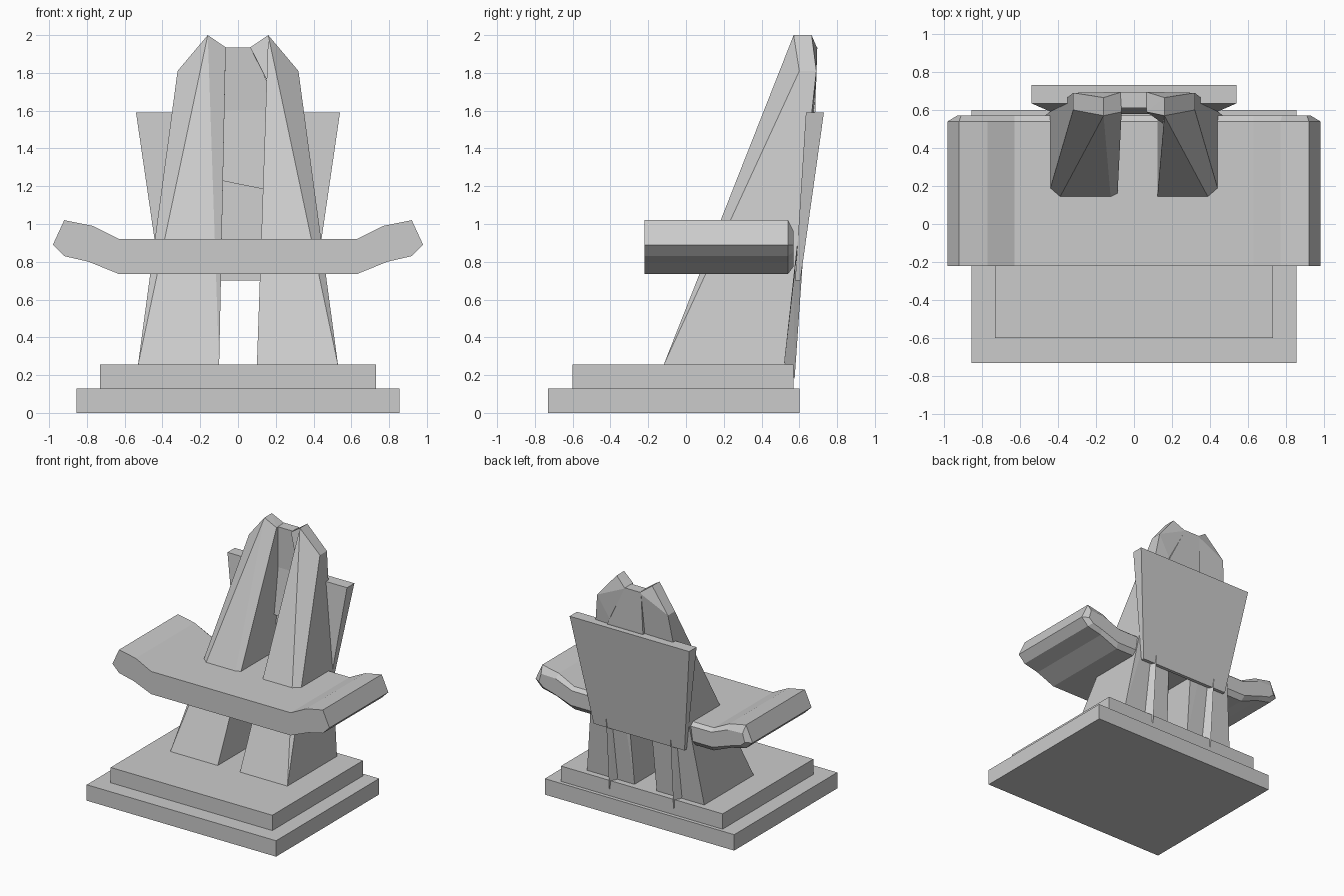
import bpy, bmesh, math

if "Cube" in bpy.data.objects:
    bpy.data.objects.remove(bpy.data.objects["Cube"])


def finish(name, bm):
    bmesh.ops.recalc_face_normals(bm, faces=bm.faces[:])
    me = bpy.data.meshes.new(name)
    bm.to_mesh(me)
    bm.free()
    ob = bpy.data.objects.new(name, me)
    bpy.context.collection.objects.link(ob)
    return ob


def hull(name, pts):
    bm = bmesh.new()
    for p in pts:
        bm.verts.new(p)
    bmesh.ops.convex_hull(bm, input=bm.verts[:])
    loose = [v for v in bm.verts if not v.link_faces]
    bmesh.ops.delete(bm, geom=loose, context='VERTS')
    bmesh.ops.dissolve_limit(bm, angle_limit=math.radians(1),
                             verts=bm.verts[:], edges=bm.edges[:])
    return finish(name, bm)


def loft(name, rings):
    bm = bmesh.new()
    rows = [[bm.verts.new(p) for p in r] for r in rings]
    n = len(rows[0])
    for a, b in zip(rows, rows[1:]):
        for i in range(n):
            j = (i + 1) % n
            bm.faces.new((a[i], a[j], b[j], b[i]))
    bm.faces.new(rows[0])
    bm.faces.new(rows[-1])
    return finish(name, bm)


def rect(x0, x1, y0, y1, z):
    return [(x0, y0, z), (x1, y0, z), (x1, y1, z), (x0, y1, z)]


# stepped plinth
loft("plinth_lower", [rect(-.855, .855, -.73, .60, z) for z in (0, .13)])
loft("plinth_upper", [rect(-.73, .73, -.60, .57, z) for z in (.13, .255)])

# cross slab with upturned ends and a chamfered back
half = [(.63, .92), (.77, .99), (.92, 1.02), (.98, .89), (.92, .83), (.79, .80), (.63, .735)]
prof = half + [(-x, z) for x, z in reversed(half)]
inner = [(.63, .895), (.78, .955), (.91, .96), (.93, .89), (.89, .855), (.80, .83), (.64, .775)]
back = inner + [(-x, z) for x, z in reversed(inner)]
loft("cross_slab", [[(x, -.22, z) for x, z in prof],
                    [(x, .54, z) for x, z in prof],
                    [(x, .57, z) for x, z in back]])

# tapered back panel
loft("back_panel", [rect(-.41, .41, .578, .605, .70), rect(-.54, .54, .635, .73, 1.59)])


# leaning uprights with faceted tops
def upright_points(s):
    pts = [(.53, -.12, .25), (.10, -.12, .25), (.10, .52, .25), (.53, .52, .25),
           (.32, .60, 1.81), (.215, .545, 1.78), (.16, .57, 2.0),
           (.32, .69, 1.81), (.16, .665, 2.0)]
    return [(s * x, y, z) for x, y, z in pts]


crown = [(.065, .59, 1.935), (.065, .695, 1.93)]
shoulder = [(.215, .484, 1.64), (.215, .68, 1.64)]
hull("left_upright", upright_points(-1) + [(-x, y, z) for x, y, z in crown])
hull("right_upright", upright_points(1) + shoulder)
hull("right_crown", crown + shoulder + [(.215, .545, 1.78), (.16, .57, 2.0),
                                        (.16, .665, 2.0), (.32, .69, 1.81)])

# thin spurs on the back of the uprights
for side, s in (("left", -1), ("right", 1)):
    hull(side + "_spur", [(s * .29, .575, .18), (s * .29, .625, .90),
                          (s * .25, .52, .27), (s * .33, .52, .27),
                          (s * .26, .57, .72), (s * .32, .57, .72)])

# web joining the uprights
loft("web", [[(-.09, .58, 1.23), (.18, .58, 1.175), (.18, .64, 1.175), (-.09, .64, 1.23)],
             rect(-.09, .21, .60, .66, 1.40),
             rect(-.09, .23, .62, .685, 1.60),
             rect(-.08, .065, .61, .695, 1.935)])
